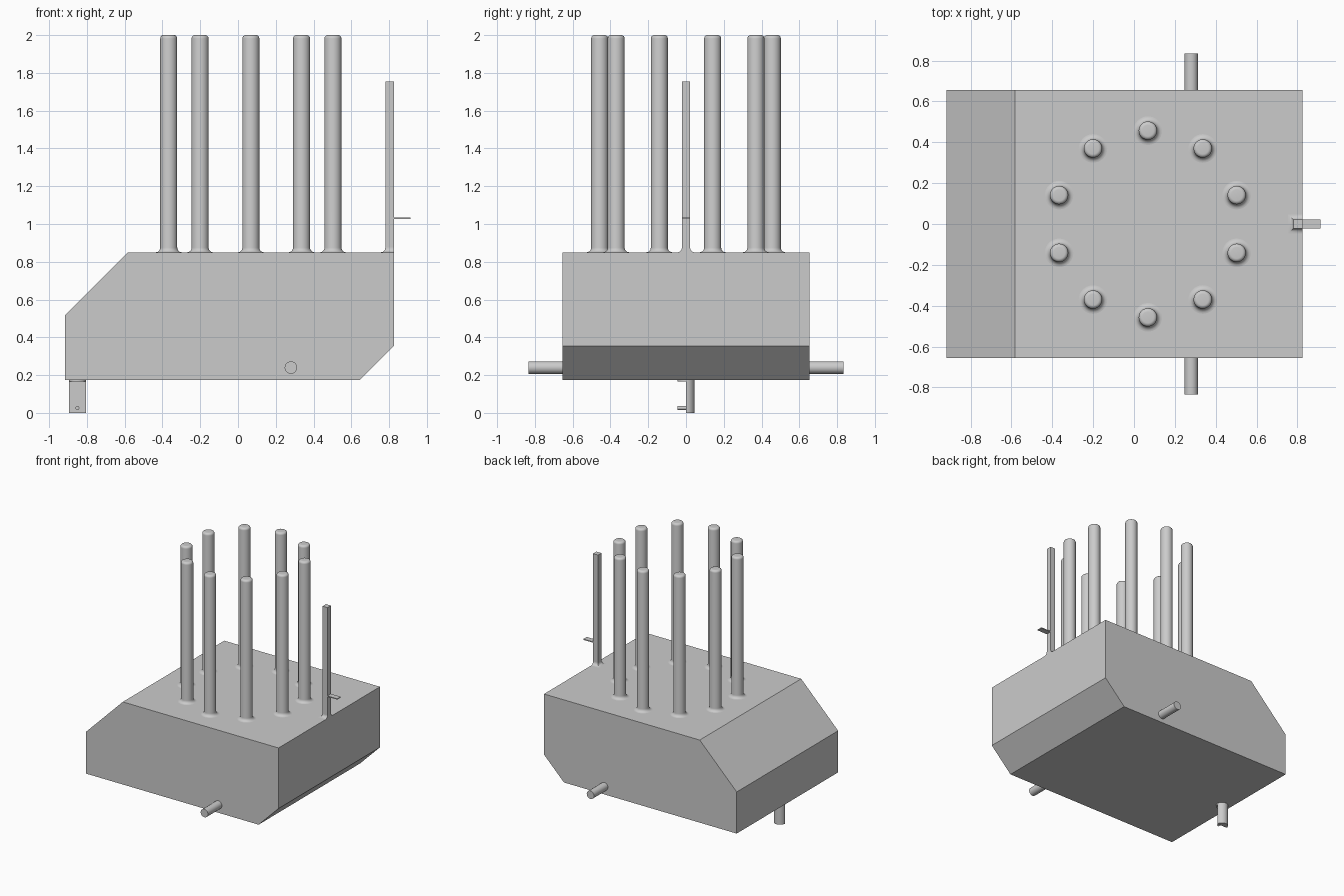
import bpy, bmesh, math
from mathutils import Matrix, Vector

old = bpy.data.objects.get("Cube")
if old:
    bpy.data.objects.remove(old, do_unlink=True)

grey = bpy.data.materials.new("plain grey")
grey.use_nodes = True
GREY = (0.6, 0.6, 0.6, 1)
grey.diffuse_color = GREY
grey.node_tree.nodes["Principled BSDF"].inputs["Base Color"].default_value = GREY


def finish(name, bm, smooth=False):
    bmesh.ops.recalc_face_normals(bm, faces=bm.faces)
    mesh = bpy.data.meshes.new(name)
    bm.to_mesh(mesh)
    bm.free()
    mesh.materials.append(grey)
    obj = bpy.data.objects.new(name, mesh)
    bpy.context.collection.objects.link(obj)
    if smooth:
        bpy.ops.object.select_all(action='DESELECT')
        obj.select_set(True)
        bpy.context.view_layer.objects.active = obj
        bpy.ops.object.shade_smooth_by_angle(angle=math.radians(35))
    return obj


def extrude(name, outline, direction, smooth=False):
    bm = bmesh.new()
    face = bm.faces.new([bm.verts.new(p) for p in outline])
    new = bmesh.ops.extrude_face_region(bm, geom=[face])["geom"]
    bmesh.ops.translate(bm, vec=direction,
                        verts=[v for v in new if isinstance(v, bmesh.types.BMVert)])
    return finish(name, bm, smooth)


def lathe(name, profile, x, y, steps=32):
    bm = bmesh.new()
    verts = [bm.verts.new((r, 0, z)) for r, z in profile]
    edges = [bm.edges.new(pair) for pair in zip(verts, verts[1:])]
    bmesh.ops.spin(bm, geom=verts + edges, cent=(0, 0, 0), axis=(0, 0, 1),
                   angle=math.tau, steps=steps)
    bmesh.ops.remove_doubles(bm, verts=bm.verts, dist=0.0001)
    obj = finish(name, bm, True)
    obj.location = (x, y, 0)
    return obj


def box(name, x0, x1, half_y, z0, z1):
    return extrude(name, [(x0, -half_y, z0), (x1, -half_y, z0),
                          (x1, half_y, z0), (x0, half_y, z0)], (0, 0, z1 - z0))


def rod(name, x, z, radius, y0, y1):
    ring = [(x + radius * math.cos(a), y0, z + radius * math.sin(a))
            for a in (math.tau * i / 24 for i in range(24))]
    return extrude(name, ring, (0, y1 - y0, 0), True)


def arc(cx, cz, radius, start, end, n=6):
    angles = [math.radians(start + (end - start) * i / n) for i in range(n + 1)]
    return [(cx + radius * math.cos(a), cz + radius * math.sin(a)) for a in angles]


# Chamfered hull
DECK, HALF = 0.85, 0.655
side = [(-0.917, 0.175), (0.645, 0.175), (0.825, 0.355),
        (0.825, DECK), (-0.583, DECK), (-0.917, 0.515)]
extrude("body", [(x, -HALF, z) for x, z in side], (0, 2 * HALF, 0))

# Ring of columns with flared feet and rounded tips
R, FLARE, TIP = 0.045, 0.025, 0.018
profile = (arc(R + FLARE, DECK + FLARE, FLARE, 270, 180)
           + arc(R - TIP, 2 - TIP, TIP, 0, 90) + [(0, 2)])
for i in range(10):
    a = math.radians(18 + 36 * i)
    lathe("column_%d" % (i + 1), profile,
          0.068 + 0.457 * math.cos(a), 0.457 * math.sin(a))

# Square mast with a flared foot and a small side plate
box("mast", 0.78, 0.825, 0.022, DECK, 1.755)
bm = bmesh.new()
rings = []
for r, z in arc(FLARE, DECK + FLARE, FLARE, 270, 180):
    half = 0.022 + r
    rings.append([bm.verts.new(p) for p in (
        (0.78 - r, -half, z), (0.825, -half, z), (0.825, half, z), (0.78 - r, half, z))])
for low, high in zip(rings, rings[1:]):
    for i in range(4):
        j = (i + 1) % 4
        bm.faces.new((low[i], low[j], high[j], high[i]))
finish("mast_foot", bm, True)
box("mast_plate", 0.82, 0.913, 0.022, 1.027, 1.034)

# Side stubs
for name, s in (("right_stub", -1), ("left_stub", 1)):
    rod(name, 0.28, 0.24, 0.033, s * (HALF - 0.02), s * 0.835)

# Half-round peg underneath, with collar and pin
PEG_X = -0.85
half_round = [(PEG_X + x, y, 0) for x, y in arc(0, 0, 0.045, 0, 180, 16)]
extrude("peg", half_round, (0, 0, 0.18), True)
lathe("peg_collar", [(0, 0.165), (0.045, 0.165), (0.045, 0.18), (0, 0.18)], PEG_X, 0)
rod("peg_pin", PEG_X, 0.026, 0.01, -0.045, 0.01)
